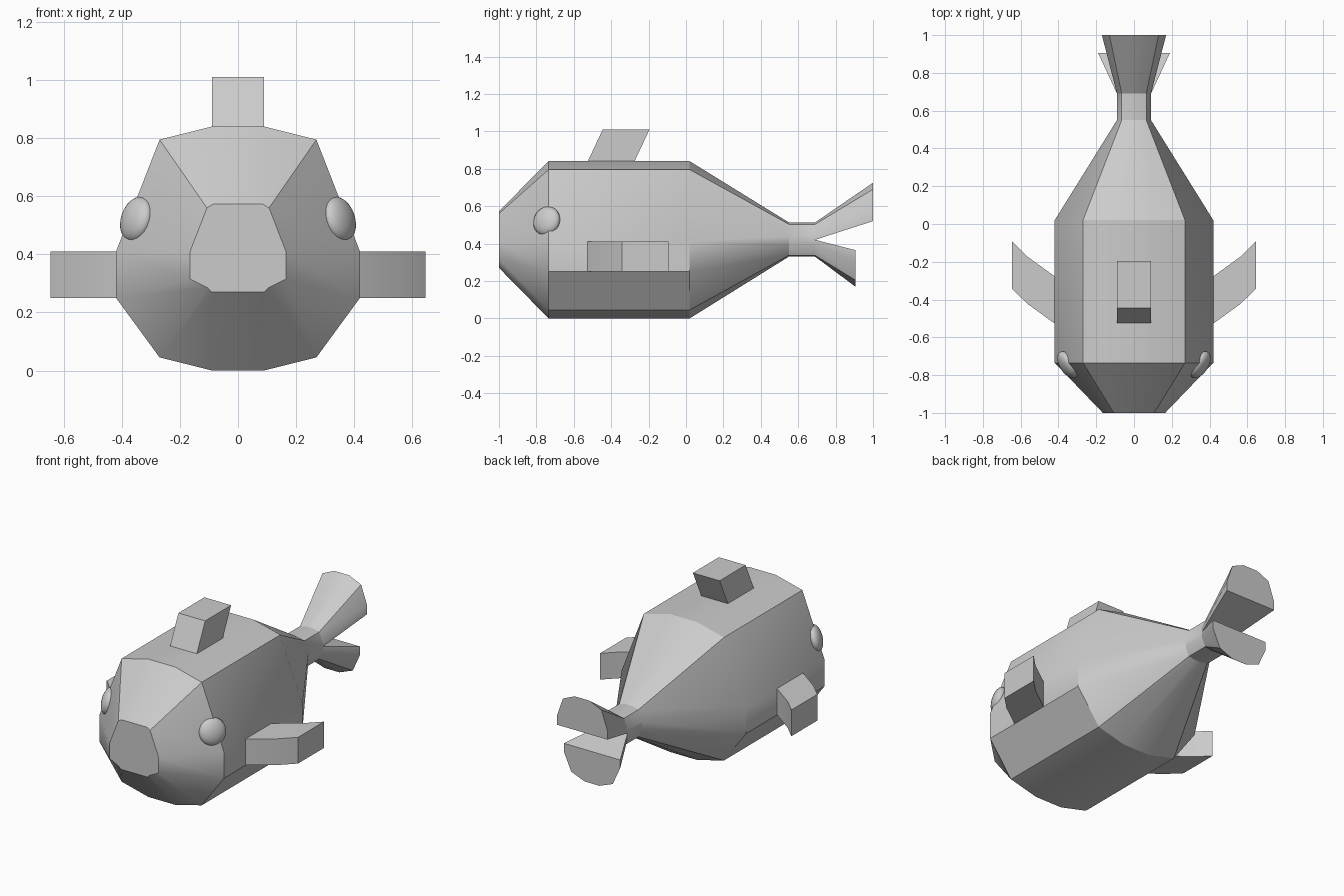
import bpy, bmesh
from mathutils import Vector

if "Cube" in bpy.data.objects:
    bpy.data.objects.remove(bpy.data.objects["Cube"])


def finish(name, bm):
    bmesh.ops.remove_doubles(bm, verts=bm.verts, dist=1e-4)
    bmesh.ops.recalc_face_normals(bm, faces=bm.faces)
    me = bpy.data.meshes.new(name)
    bm.to_mesh(me)
    bm.free()
    ob = bpy.data.objects.new(name, me)
    bpy.context.collection.objects.link(ob)
    bpy.ops.object.select_all(action='DESELECT')
    ob.select_set(True)
    bpy.context.view_layer.objects.active = ob
    bpy.ops.object.shade_smooth_by_angle(angle=0.52)
    return ob


def loft(name, rings, cap_start=True, cap_end=True):
    bm = bmesh.new()
    loops = [[bm.verts.new(p) for p in ring] for ring in rings]
    n = len(loops[0])
    for a, b in zip(loops, loops[1:]):
        for i in range(n):
            j = (i + 1) % n
            bm.faces.new((a[i], a[j], b[j], b[i]))
    if cap_start:
        bm.faces.new(loops[0])
    if cap_end:
        bm.faces.new(loops[-1])
    return finish(name, bm)


def section(y, half):
    """Mirror a right-hand outline (x, z) into a closed ring at depth y."""
    return [(x, y, z) for x, z in half] + [(-x, y, z) for x, z in reversed(half)]


# Body: mouth, two full sections, narrow tail stem
mouth = [(.085, .573), (.107, .56), (.165, .41), (.165, .315), (.105, .285), (.09, .27)]
full = [(.09, .84), (.27, .795), (.42, .41), (.42, .25), (.27, .045), (.09, 0)]
stem_top = [(.02, .513), (.065, .503), (.09, .44), (.09, .42)]
stem_low = [(.09, .42), (.09, .39), (.065, .337), (.02, .33)]
stem = stem_top[:3] + stem_low[1:]
loft("body", [section(-1, mouth), section(-.735, full), section(.02, full),
              section(.55, stem), section(.69, stem)], cap_end=False)

# Tail fins: flared halves of the stem
loft("tail_fin_upper", [section(.69, stem_top),
     section(1, [(.05, .725), (.13, .69), (.17, .575), (.17, .52)])], cap_start=False)
loft("tail_fin_lower", [section(.69, stem_low),
     section(.905, [(.19, .365), (.19, .315), (.14, .205), (.05, .17)])], cap_start=False)

# Dorsal fin: slanted block
loft("dorsal_fin", [[(-.09, y, z), (.09, y, z), (.09, y + .25, z), (-.09, y + .25, z)]
                    for y, z in ((-.535, .82), (-.525, .84), (-.445, 1.01))])

for s, side in ((1, "right"), (-1, "left")):
    # Side fins: bent swept blocks
    loft("side_fin_" + side,
         [[(s * x, y, .25), (s * x, y + .25, .25), (s * x, y + .25, .41), (s * x, y, .41)]
          for x, y in ((.40, -.54), (.42, -.527), (.565, -.422), (.645, -.343))])

    # Eyes: flattened spheres tilted outwards
    bm = bmesh.new()
    bmesh.ops.create_uvsphere(bm, u_segments=24, v_segments=12, radius=1)
    bmesh.ops.scale(bm, vec=(.08, .08, .04), verts=bm.verts)
    eye = finish("eye_" + side, bm)
    eye.rotation_euler = Vector((s * .8, -.5, .25)).to_track_quat('Z', 'Y').to_euler()
    eye.location = (s * .35, -.745, .52)
